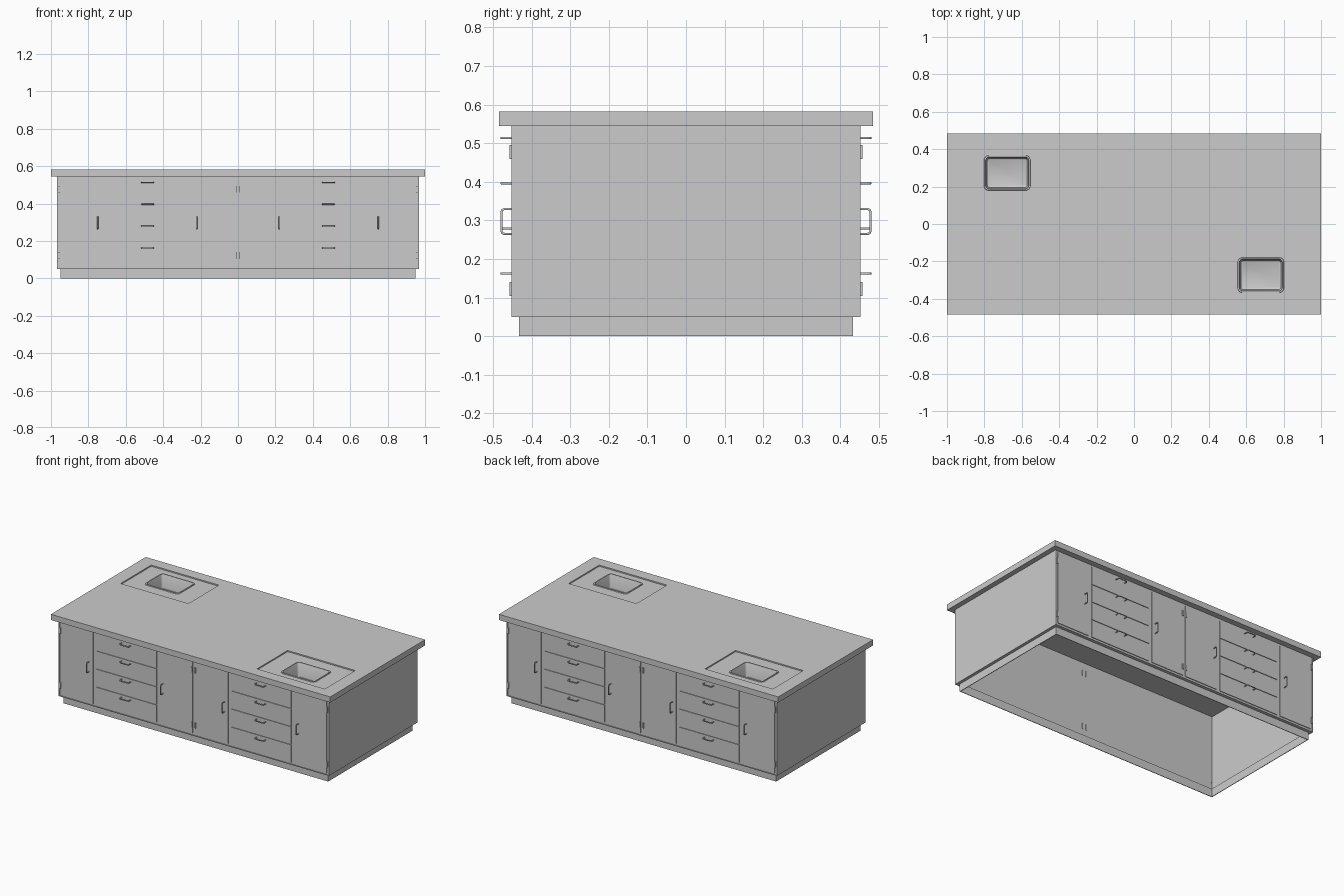
import bpy, bmesh, math

if "Cube" in bpy.data.objects:
    bpy.data.objects.remove(bpy.data.objects["Cube"])


def mesh_object(name, bm):
    bmesh.ops.recalc_face_normals(bm, faces=bm.faces)
    me = bpy.data.meshes.new(name)
    bm.to_mesh(me)
    bm.free()
    ob = bpy.data.objects.new(name, me)
    bpy.context.collection.objects.link(ob)
    return ob


def box(name, x0, x1, y0, y1, z0, z1):
    bm = bmesh.new()
    bmesh.ops.create_cube(bm, size=1)
    for v in bm.verts:
        v.co = ((x0 + x1) / 2 + v.co.x * (x1 - x0), (y0 + y1) / 2 + v.co.y * (y1 - y0),
                (z0 + z1) / 2 + v.co.z * (z1 - z0))
    return mesh_object(name, bm)


def rounded_rect(cx, cy, hx, hy, r, n=5):
    pts = []
    for k, (sx, sy) in enumerate([(1, 1), (-1, 1), (-1, -1), (1, -1)]):
        for i in range(n + 1):
            a = math.pi / 2 * (k + i / n)
            pts.append((cx + sx * (hx - r) + r * math.cos(a), cy + sy * (hy - r) + r * math.sin(a)))
    return pts


def loft(name, rings, cap_start=False, cap_end=False, close=False):
    """Rings are (outline, z) pairs joined by quads."""
    bm = bmesh.new()
    loops = [[bm.verts.new((x, y, z)) for x, y in pts] for pts, z in rings]
    pairs = list(zip(loops, loops[1:])) + ([(loops[-1], loops[0])] if close else [])
    for a, b in pairs:
        n = len(a)
        for i in range(n):
            bm.faces.new((a[i], a[(i + 1) % n], b[(i + 1) % n], b[i]))
    if cap_start:
        bm.faces.new(loops[0])
    if cap_end:
        bm.faces.new(loops[-1])
    return mesh_object(name, bm)


def rect(hx, hy):
    return [(hx, hy), (-hx, hy), (-hx, -hy), (hx, -hy)]


def frame(name, outer, inner, z0, z1):
    return loft(name, [(rect(*outer), z0), (rect(*outer), z1), (rect(*inner), z1), (rect(*inner), z0)], close=True)


def handle(name, x, z, side, vertical):
    """Bent bar pull with rounded corners."""
    h, y0, y1, c = 0.032, 0.452, 0.478, 0.007
    path = [(-h, y0), (-h, y1 - c), (-h + c * 0.3, y1 - c * 0.3), (-h + c, y1),
            (h - c, y1), (h - c * 0.3, y1 - c * 0.3), (h, y1 - c), (h, y0)]
    cu = bpy.data.curves.new(name, 'CURVE')
    cu.dimensions = '3D'
    cu.bevel_depth = 0.0032
    cu.bevel_resolution = 1
    cu.use_fill_caps = True
    sp = cu.splines.new('POLY')
    sp.points.add(len(path) - 1)
    for p, (t, y) in zip(sp.points, path):
        p.co = (x, side * y, z + t, 1) if vertical else (x + t, side * y, z, 1)
    ob = bpy.data.objects.new(name, cu)
    bpy.context.collection.objects.link(ob)


# hollow cabinet: plinth, ledge, thin carcass and end panels
frame("plinth", (0.948, 0.432), (0.944, 0.428), 0, 0.05)
frame("carcass_ledge", (0.967, 0.4525), (0.944, 0.428), 0.049, 0.053)
frame("carcass", (0.964, 0.448), (0.961, 0.445), 0.053, 0.545)
for s, label in ((-1, "left"), (1, "right")):
    xs = sorted((s * 0.961, s * 0.967))
    box(label + "_end_panel", *xs, -0.4525, 0.4525, 0.05, 0.545)

# doors, drawers, handles and hinges on both long sides
for side, face in ((-1, "front"), (1, "back")):
    ys = sorted((side * 0.446, side * 0.4525))
    for s, half in ((-1, "left"), (1, "right")):
        tag = f"{face}_{half}"
        for part, a, b, hx in (("outer", 0.72, 0.952, 0.75), ("inner", 0.008, 0.245, 0.22)):
            xs = sorted((s * a, s * b))
            box(f"{tag}_{part}_door", *xs, *ys, 0.065, 0.532)
            handle(f"{tag}_{part}_door_handle", s * hx, 0.297, side, True)
        xs = sorted((s * 0.268, s * 0.697))
        for i in range(4):
            z = 0.065 + i * 0.117
            box(f"{tag}_drawer_{i + 1}", *xs, *ys, z, z + 0.113)
            handle(f"{tag}_drawer_handle_{i + 1}", s * 0.4835, z + 0.097, side, False)
        # hinges of the inner and outer doors
        for part, hx in (("inner", 0.013), ("outer", 0.955)):
            for i, z in enumerate((0.104, 0.459)):
                xs = sorted((s * (hx - 0.004), s * (hx + 0.004)))
                hy = sorted((side * 0.443, side * 0.457))
                box(f"{tag}_{part}_hinge_{i + 1}", *xs, *hy, z, z + 0.036)

# worktop with shallow sunken drain areas and sink openings
top = box("worktop", -1, 1, -0.485, 0.485, 0.545, 0.582)
FLOOR = 0.574


def cut(cutter):
    cutter.hide_render = True
    cutter.hide_viewport = True
    cutter.display_type = 'WIRE'
    m = top.modifiers.new("cut", 'BOOLEAN')
    m.operation = 'DIFFERENCE'
    m.solver = 'EXACT'
    m.object = cutter


for s, label in ((1, "right"), (-1, "left")):
    xs, ys = sorted((s * 0.425, s * 0.91)), sorted((s * -0.412, s * -0.10))
    cut(box(label + "_recess_cutter", *xs, *ys, FLOOR, 0.62))
    cx, cy = s * 0.678, s * -0.273
    hole = rounded_rect(cx, cy, 0.118, 0.088, 0.016)
    cut(loft(label + "_sink_cutter", [(hole, 0.5), (hole, 0.6)], True, True))
    # sink: rim, steep bowl, rounded floor edge
    profile = [(-0.011, FLOOR - 0.001, 0.024), (-0.009, FLOOR + 0.004, 0.022), (-0.002, FLOOR + 0.004, 0.017),
               (0.0, FLOOR + 0.001, 0.016), (0.004, 0.496, 0.014), (0.006, 0.489, 0.013), (0.012, 0.485, 0.010)]
    sink = loft(label + "_sink", [(rounded_rect(cx, cy, 0.113 - d, 0.083 - d, r), z) for d, z, r in profile],
                cap_end=True)
    bpy.ops.object.select_all(action='DESELECT')
    sink.select_set(True)
    bpy.context.view_layer.objects.active = sink
    bpy.ops.object.shade_smooth_by_angle(angle=math.radians(35))
